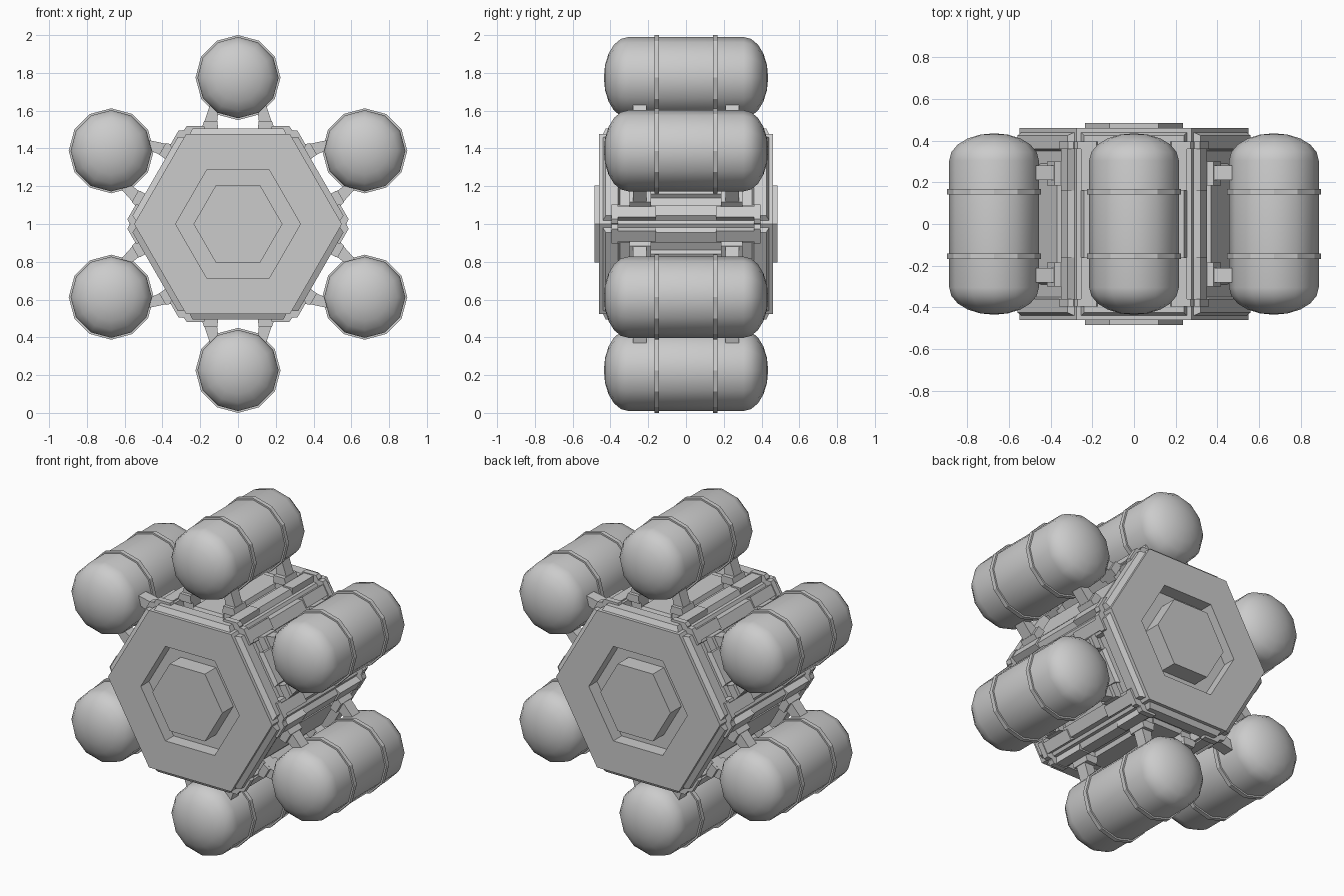
import bpy, bmesh
from math import sin, cos, pi, radians
from mathutils import Vector, Matrix

if "Cube" in bpy.data.objects:
    bpy.data.objects.remove(bpy.data.objects["Cube"])

CENTRE = Vector((0, 0, 1))


def finish(bm, name, smooth=False):
    bmesh.ops.recalc_face_normals(bm, faces=bm.faces)
    mesh = bpy.data.meshes.new(name)
    bm.to_mesh(mesh)
    bm.free()
    for p in mesh.polygons:
        p.use_smooth = smooth
    return mesh


def place(mesh, name, turn=0):
    ob = bpy.data.objects.new(name, mesh)
    ob.location = CENTRE
    ob.rotation_euler = (0, radians(turn), 0)
    bpy.context.collection.objects.link(ob)
    return ob


def ring_of_six(mesh, name):
    for k in range(6):
        place(mesh, f"{name}_{k + 1}", 60 * k)


def prism(bm, profile, y0, y1):
    """Extrude an (x, z) profile along y."""
    a = [bm.verts.new((x, y0, z)) for x, z in profile]
    b = [bm.verts.new((x, y1, z)) for x, z in profile]
    n = len(a)
    bm.faces.new(a)
    bm.faces.new(b[::-1])
    for i in range(n):
        bm.faces.new((a[i], b[i], b[(i + 1) % n], a[(i + 1) % n]))


def box(bm, x0, x1, y0, y1, z0, z1):
    prism(bm, [(x0, z0), (x1, z0), (x1, z1), (x0, z1)], y0, y1)


def revolve(profile, closed=False):
    """Turn an (r, y) profile about the tank axis in 12 steps."""
    bm = bmesh.new()
    vs = [bm.verts.new((0, y, r)) for r, y in profile]
    es = [bm.edges.new(p) for p in zip(vs, vs[1:])]
    if closed:
        es.append(bm.edges.new((vs[-1], vs[0])))
    bmesh.ops.spin(bm, geom=vs + es, cent=(0, 0, 0), axis=(0, 1, 0),
                   angle=2 * pi, steps=12)
    bmesh.ops.remove_doubles(bm, verts=bm.verts, dist=1e-4)
    bmesh.ops.translate(bm, verts=bm.verts, vec=(0, 0, 0.775))
    return bm


# hexagonal core: framed troughs on the sides, recessed ends with a raised hub
bm = bmesh.new()
prism(bm, [(0.55 * cos(k * pi / 3), 0.55 * sin(k * pi / 3)) for k in range(6)],
      -0.46, 0.46)
bmesh.ops.recalc_face_normals(bm, faces=bm.faces)
sides = [f for f in bm.faces if abs(f.normal.y) < 0.5]
ends = [f for f in bm.faces if abs(f.normal.y) > 0.5]
for faces, steps in (
        (sides, [(0.02, 0), (0.015, 0.03), (0.065, 0), (0.01, -0.05),
                 (0.06, 0), (0.01, 0.025)]),
        (ends, [(0.19, 0), (0, -0.08), (0.0825, 0), (0, 0.105)])):
    for thick, depth in steps:
        bmesh.ops.inset_individual(bm, faces=faces, thickness=thick,
                                   depth=depth, use_even_offset=True)
place(finish(bm, "hex_core"), "hex_core")

# tanks with domed ends
dome = [(0.215 * cos(radians(t)), 0.305 + 0.13 * sin(radians(t)))
        for t in (90, 72, 54, 36, 18, 0)]
dome[0] = (0, 0.435)
tank = finish(revolve(dome + [(r, -y) for r, y in dome[::-1]]), "tank", True)
ring_of_six(tank, "tank")

# two straps round each tank
for side, y in (("front", -0.155), ("back", 0.155)):
    bm = revolve([(0.205, y - 0.013), (0.225, y - 0.013),
                  (0.225, y + 0.013), (0.205, y + 0.013)], True)
    ring_of_six(finish(bm, "strap"), f"{side}_strap")

# tank brackets, foot plates and corner clips, modelled on the top face
brackets, feet, clips = bmesh.new(), bmesh.new(), bmesh.new()
for sx in (-1, 1):
    for sy in (-1, 1):
        leg = [(0.10, 0.45), (0.195, 0.45), (0.185, 0.52), (0.145, 0.64),
               (0.10, 0.63), (0.11, 0.55)]
        prism(brackets, [(sx * x, z) for x, z in leg], sy * 0.21, sy * 0.28)
        collar = [(0.105, 0.50), (0.195, 0.50), (0.18, 0.545), (0.11, 0.545)]
        prism(brackets, [(sx * x, z) for x, z in collar], sy * 0.185, sy * 0.30)
        box(feet, sx * 0.19, sx * 0.255, sy * 0.16, sy * 0.36, 0.47, 0.515)
        bar = [(0.17, 0.49), (0.285, 0.47), (0.285, 0.50), (0.27, 0.52),
               (0.18, 0.52)]
        prism(clips, [(sx * x, z) for x, z in bar], sy * 0.36, sy * 0.395)
ring_of_six(finish(brackets, "tank_brackets"), "tank_brackets")
ring_of_six(finish(feet, "foot_plates"), "foot_plates")
ring_of_six(finish(clips, "corner_clips"), "corner_clips")
